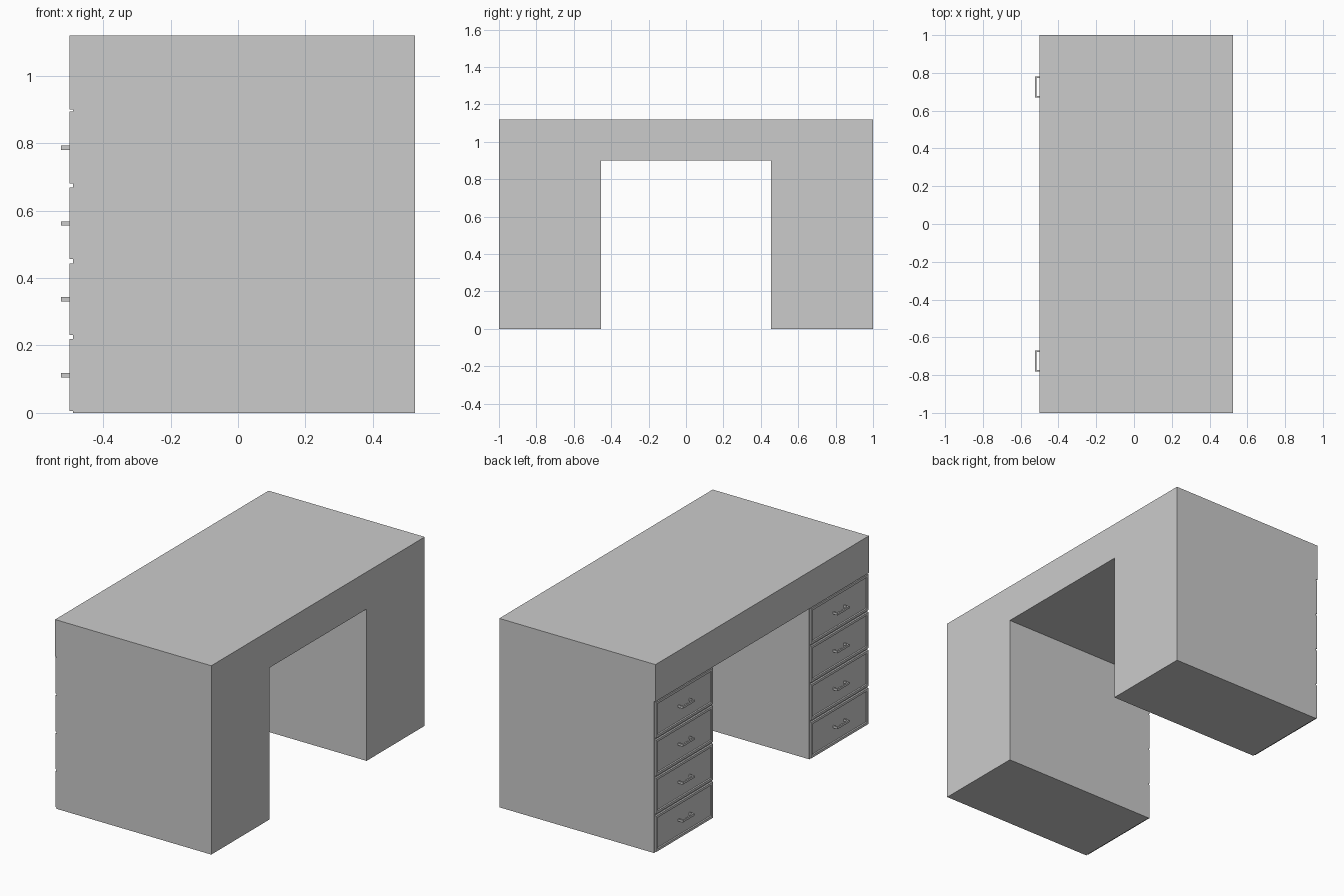
import bpy, bmesh
from mathutils import Vector

if "Cube" in bpy.data.objects:
    bpy.data.objects.remove(bpy.data.objects["Cube"])

FRONT, BACK = -0.50, 0.525      # drawer side / plain side
INNER, TOP, KNEE = 0.455, 1.12, 0.90
STEP = 0.225                    # drawer spacing


def finish(bm, name):
    bmesh.ops.recalc_face_normals(bm, faces=bm.faces)
    me = bpy.data.meshes.new(name)
    bm.to_mesh(me)
    bm.free()
    ob = bpy.data.objects.new(name, me)
    bpy.context.collection.objects.link(ob)
    return ob


def extrude_profile(name, pts, vec):
    bm = bmesh.new()
    face = bm.faces.new([bm.verts.new(p) for p in pts])
    geo = bmesh.ops.extrude_face_region(bm, geom=[face], use_keep_orig=True)["geom"]
    bmesh.ops.translate(bm, verts=[g for g in geo if isinstance(g, bmesh.types.BMVert)],
                        vec=Vector(vec))
    return finish(bm, name)


def drawer_front(name, y, z):
    bm = bmesh.new()
    bmesh.ops.create_cube(bm, size=1)
    for v in bm.verts:
        v.co = (FRONT + 0.012 * (v.co.x + 0.5), y + v.co.y * 0.537, z + v.co.z * 0.213)
    # framed panel: narrow border, then a shallow recess
    bm.normal_update()
    panel = [min(bm.faces, key=lambda f: f.calc_center_median().x)]
    bmesh.ops.inset_region(bm, faces=panel, thickness=0.02)
    bmesh.ops.inset_region(bm, faces=panel, thickness=0.004, depth=-0.006)
    return finish(bm, name)


# Desk carcass: arch profile run front to back
arch = [(-1, 0), (-1, KNEE), (-1, TOP), (1, TOP), (1, 0), (INNER, 0),
        (INNER, KNEE), (-INNER, KNEE), (-INNER, 0)]
extrude_profile("desk_carcass", [(FRONT + 0.01, y, z) for y, z in arch],
                (BACK - FRONT - 0.01, 0, 0))

# Apron: brings the top flush with the drawer fronts
apron = [(-1, KNEE), (1, KNEE), (1, TOP), (-1, TOP)]
extrude_profile("desk_apron", [(FRONT, y, z) for y, z in apron], (0.01, 0, 0))

# Four drawers with bracket handles on each pedestal
for side, sign in (("left", 1), ("right", -1)):
    yc = sign * (1 + INNER) / 2
    for i in range(4):
        z = STEP * (i + 0.5)
        drawer_front(f"drawer_front_{side}_{i + 1}", yc, z)
        xo, xi, w, t = -0.525, FRONT + 0.007, 0.055, 0.008
        yh = sign * 0.725
        bracket = [(xi, -w), (xo, -w), (xo, w), (xi, w),
                   (xi, w - t), (xo + t, w - t), (xo + t, t - w), (xi, t - w)]
        extrude_profile(f"drawer_handle_{side}_{i + 1}",
                        [(x, yh + y, z - 0.007) for x, y in bracket], (0, 0, 0.013))
